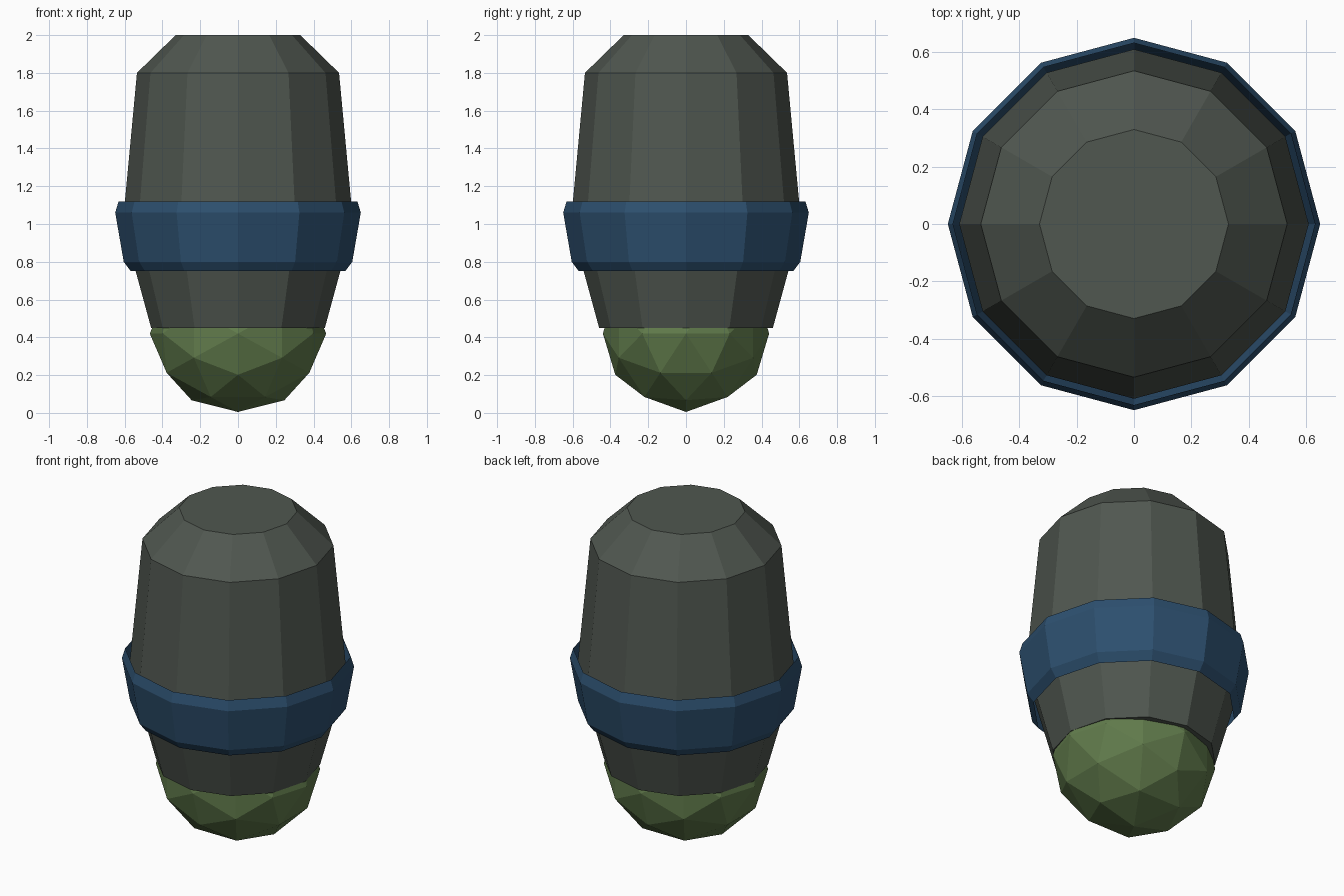
import bpy, bmesh, math
from mathutils import Matrix

if "Cube" in bpy.data.objects:
    bpy.data.objects.remove(bpy.data.objects["Cube"])


def finish(bm, name, color):
    bmesh.ops.recalc_face_normals(bm, faces=bm.faces)
    mesh = bpy.data.meshes.new(name)
    bm.to_mesh(mesh)
    bm.free()
    mat = bpy.data.materials.new(name + "_color")
    mat.diffuse_color = (*color, 1)
    mat.use_nodes = True
    mat.node_tree.nodes["Principled BSDF"].inputs["Base Color"].default_value = mat.diffuse_color
    mesh.materials.append(mat)
    obj = bpy.data.objects.new(name, mesh)
    bpy.context.collection.objects.link(obj)
    return obj


def lathe(name, profile, color, capped, sides=12):
    bm = bmesh.new()
    rings = [[bm.verts.new((r * math.cos(2 * math.pi * i / sides),
                            r * math.sin(2 * math.pi * i / sides), z))
              for i in range(sides)] for r, z in profile]
    for low, high in zip(rings, rings[1:]):
        for i in range(sides):
            j = (i + 1) % sides
            bm.faces.new((low[i], low[j], high[j], high[i]))
    if capped:
        bm.faces.new(rings[0])
        bm.faces.new(rings[-1])
    return finish(bm, name, color)


# Tapered twelve-sided body with a bevelled top
lathe("body", [(0.46, 0.45), (0.61, 1.0), (0.535, 1.8), (0.33, 2.0)],
      (0.08, 0.095, 0.08), True)

# Loose open band around the waist
lathe("band", [(0.568, 0.75), (0.605, 0.80), (0.65, 1.06), (0.632, 1.12)],
      (0.026, 0.08, 0.16), False)

# Faceted rounded tip, turned so an edge midpoint points straight down
bm = bmesh.new()
turn = Matrix.Rotation(-math.atan2(0.5257, 0.8507), 4, 'Y')
bmesh.ops.create_icosphere(bm, subdivisions=2, radius=1, matrix=turn)
bmesh.ops.transform(bm, verts=bm.verts,
                    matrix=Matrix.Translation((0, 0, 0.42)) @ Matrix.Diagonal((0.467, 0.44, 0.415, 1)))
finish(bm, "tip", (0.12, 0.2, 0.072))
